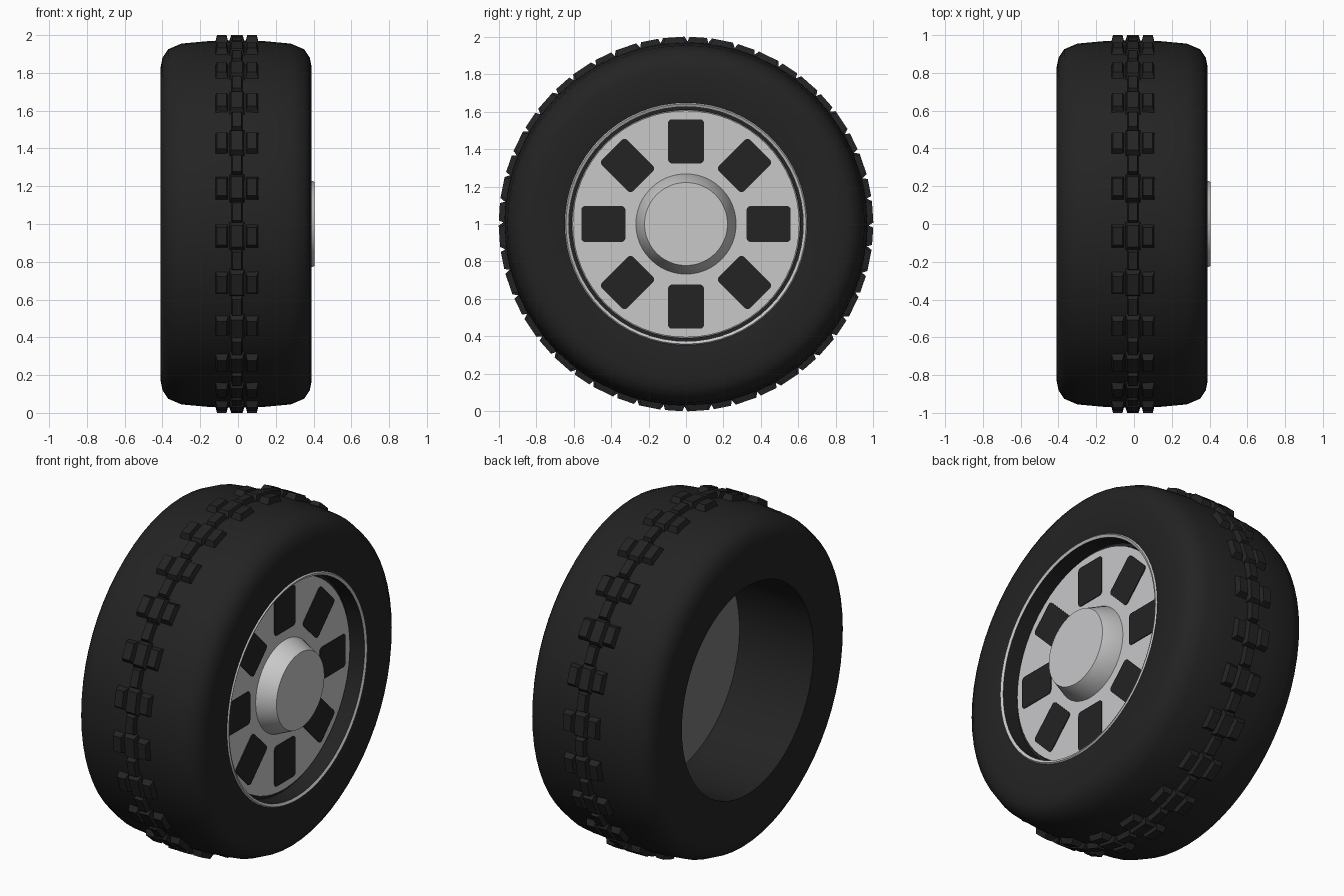
import bpy, bmesh, math
from mathutils import Matrix, Vector

if "Cube" in bpy.data.objects:
    bpy.data.objects.remove(bpy.data.objects["Cube"], do_unlink=True)


def material(name, rgb):
    m = bpy.data.materials.new(name)
    m.use_nodes = True
    m.diffuse_color = (*rgb, 1)
    bsdf = m.node_tree.nodes["Principled BSDF"]
    bsdf.inputs["Base Color"].default_value = (*rgb, 1)
    bsdf.inputs["Roughness"].default_value = 0.6
    return m


RUBBER = material("black rubber", (0.017, 0.017, 0.017))
SILVER = material("light grey metal", (0.58, 0.58, 0.59))
STEEL = material("dark grey metal", (0.19, 0.19, 0.20))


def finish(name, bm, mats, smooth=None):
    """Turn a bmesh around the axle into an object at wheel height."""
    bmesh.ops.remove_doubles(bm, verts=bm.verts, dist=1e-5)
    bmesh.ops.recalc_face_normals(bm, faces=bm.faces)
    mesh = bpy.data.meshes.new(name)
    bm.to_mesh(mesh)
    bm.free()
    for m in mats:
        mesh.materials.append(m)
    ob = bpy.data.objects.new(name, mesh)
    bpy.context.collection.objects.link(ob)
    ob.location.z = 1
    if smooth:
        bpy.ops.object.select_all(action='DESELECT')
        ob.select_set(True)
        bpy.context.view_layer.objects.active = ob
        bpy.ops.object.shade_smooth_by_angle(angle=math.radians(smooth))
    return ob


def lathe(name, profile, mats, closed=False, steps=64, smooth=35):
    """Spin (x, radius) points around the x axis."""
    bm = bmesh.new()
    verts = [bm.verts.new((x, 0, r)) for x, r in profile]
    pairs = list(zip(verts, verts[1:]))
    if closed:
        pairs.append((verts[-1], verts[0]))
    edges = [bm.edges.new(p) for p in pairs]
    bmesh.ops.spin(bm, geom=verts + edges, cent=(0, 0, 0), axis=(1, 0, 0),
                   angle=math.tau, steps=steps, use_merge=True)
    return finish(name, bm, mats, smooth)


# Tyre: half section mirrored about its mid plane, bore and rim seat
MID = -0.01
shoulder = [(0.393, 0.65), (0.4, 0.74), (0.4, 0.83), (0.39, 0.88),
            (0.36, 0.925), (0.29, 0.955), (0.15, 0.968)]
outer = [(MID - x, r) for x, r in shoulder] + [(MID, 0.972)]
outer += [(MID + x, r) for x, r in reversed(shoulder)]
lathe("tyre", [(-0.4, 0.61)] + outer
      + [(0.38, 0.64), (0.285, 0.64), (0.285, 0.61)], [RUBBER], closed=True)

# Wheel centre
lathe("backing_disc", [(0.08, 0), (0.08, 0.612), (0.2, 0.612), (0.2, 0)], [STEEL])
lathe("wheel_face", [(0.2, 0), (0.2, 0.606), (0.302, 0.606), (0.302, 0)], [SILVER])
lathe("hub", [(0.29, 0), (0.29, 0.268), (0.302, 0.268), (0.405, 0.222), (0.405, 0)],
      [SILVER], steps=48, smooth=25)

# Rim lip, with a black inner wall
lip = lathe("rim_lip", [(0.285, 0.652), (0.378, 0.652), (0.39, 0.642),
                        (0.382, 0.627), (0.285, 0.627)], [SILVER, RUBBER], closed=True)
for p in lip.data.polygons:
    c = p.center
    if math.hypot(c.y, c.z) < 0.63:
        p.material_index = 1

# Eight window panels on the wheel face
bm = bmesh.new()
for i in range(8):
    part = bmesh.new()
    bmesh.ops.create_cube(part, size=1, matrix=Matrix.Translation((0.302, 0, 0.442))
                          @ Matrix.Diagonal((0.009, 0.192, 0.236, 1)))
    corners = [e for e in part.edges
               if abs(e.verts[0].co.x - e.verts[1].co.x) > 0.001]
    bmesh.ops.bevel(part, geom=corners, offset=0.02, segments=3, profile=0.5,
                    affect='EDGES')
    part.transform(Matrix.Rotation(i * math.tau / 8, 4, 'X'))
    tmp = bpy.data.meshes.new("tmp")
    part.to_mesh(tmp)
    part.free()
    bm.from_mesh(tmp)
    bpy.data.meshes.remove(tmp)
finish("window_panels", bm, [RUBBER])


def lug(bm, angle, x, half_x, half_t, taper=0.7, top=1.0):
    """Tapered tread block standing on the tyre crown."""
    verts = bmesh.ops.create_cube(bm, size=2)["verts"]
    turn = Matrix.Rotation(angle, 4, 'X')
    for v in verts:
        k = taper if v.co.z > 0 else 1.0
        r = top if v.co.z > 0 else 0.955
        v.co = turn @ Vector((x + v.co.x * half_x * k, v.co.y * half_t * k, r))


# Tread: three-block rows joined by narrow links
ROWS = 24
rows, links = bmesh.new(), bmesh.new()
for i in range(ROWS):
    a = (i + 0.25) * math.tau / ROWS
    lug(rows, a, -0.006, 0.043, 0.082)
    for side in (-1, 1):
        lug(rows, a, -0.006 + side * 0.08, 0.036, 0.066)
    lug(links, a + math.pi / ROWS, -0.006, 0.032, 0.062, 0.75)
finish("tread_rows", rows, [RUBBER])
finish("tread_links", links, [RUBBER])
